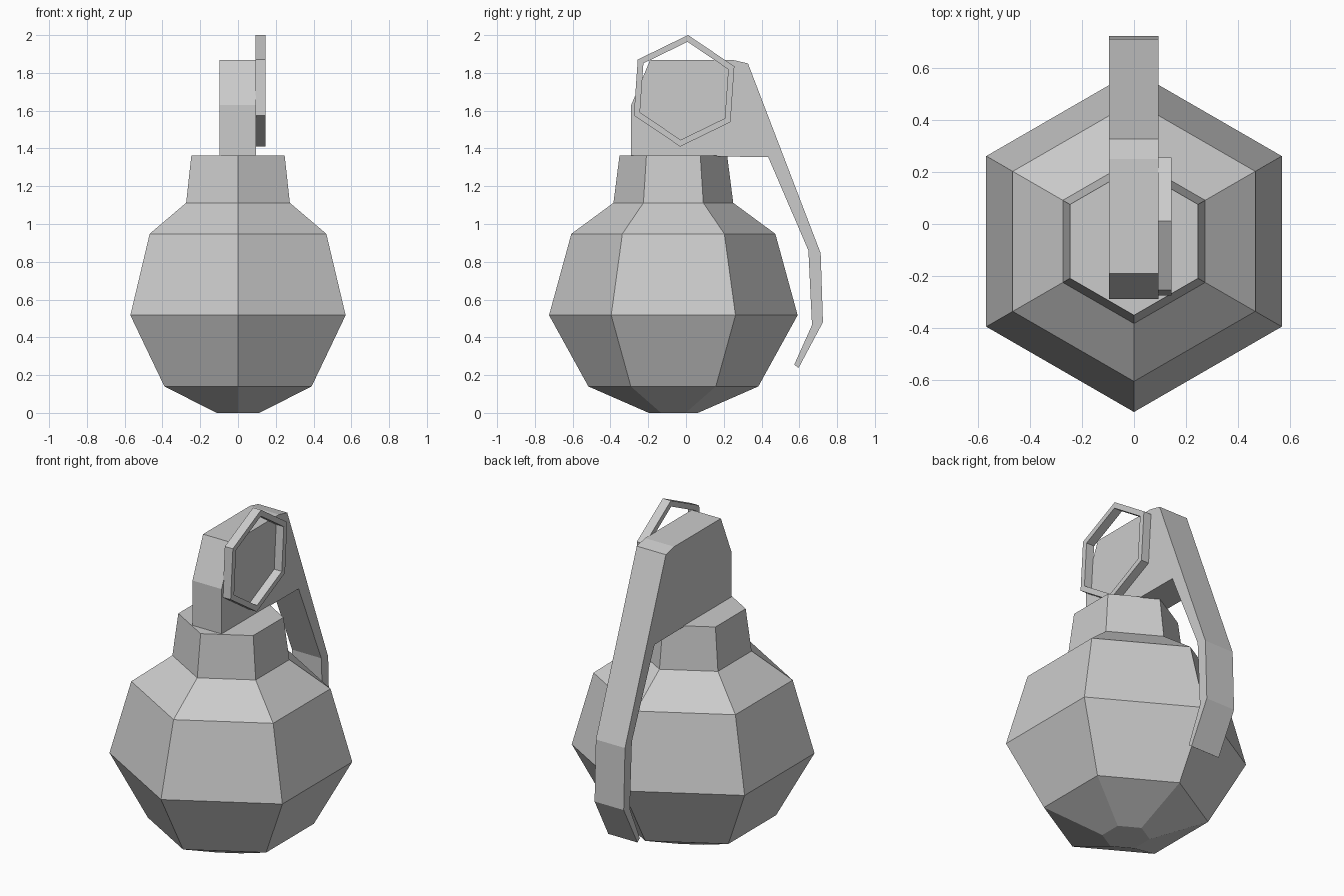
import bpy, bmesh
from math import sin, cos, radians

if "Cube" in bpy.data.objects:
    bpy.data.objects.remove(bpy.data.objects["Cube"])


def hexagon(radius, cx, cy, start):
    return [(cx + radius * cos(radians(start + 60 * i)),
             cy + radius * sin(radians(start + 60 * i))) for i in range(6)]


def finish(name, bm):
    bmesh.ops.recalc_face_normals(bm, faces=bm.faces)
    mesh = bpy.data.meshes.new(name)
    bm.to_mesh(mesh)
    bm.free()
    obj = bpy.data.objects.new(name, mesh)
    bpy.context.collection.objects.link(obj)
    return obj


def bridge(bm, a, b):
    for i in range(len(a)):
        j = (i + 1) % len(a)
        bm.faces.new((a[i], a[j], b[j], b[i]))


# Six-sided body and neck, lofted from (radius, height) rings
bm = bmesh.new()
profile = [(0.13, 0), (0.45, 0.14), (0.658, 0.517), (0.54, 0.948),
           (0.317, 1.112), (0.285, 1.363)]
rings = [[bm.verts.new((x, y, z)) for x, y in hexagon(r, 0, -0.067, 90)]
         for r, z in profile]
for lower, upper in zip(rings, rings[1:]):
    bridge(bm, lower, upper)
bm.faces.new(rings[0])
bm.faces.new(rings[-1])
finish("body", bm)

# Fuse head and safety lever, one side profile (y, z) given thickness
side = [(-0.29, 1.36), (-0.29, 1.63), (-0.19, 1.868), (0.25, 1.868),
        (0.328, 1.85), (0.713, 0.845), (0.725, 0.48), (0.596, 0.238),
        (0.573, 0.255), (0.667, 0.465), (0.648, 0.86), (0.435, 1.355)]
bm = bmesh.new()
left, right = [[bm.verts.new((x, y, z)) for y, z in side] for x in (-0.097, 0.095)]
bridge(bm, left, right)
bm.faces.new(left)
bm.faces.new(right)
finish("fuse_and_lever", bm)

# Flat six-sided pull ring on the right of the fuse head
bm = bmesh.new()
loops = [[bm.verts.new((x, y, z)) for y, z in hexagon(r, -0.01, 1.705, 86)]
         for r, x in ((0.296, 0.092), (0.296, 0.145), (0.26, 0.145), (0.26, 0.092))]
for i in range(4):
    bridge(bm, loops[i], loops[(i + 1) % 4])
finish("pull_ring", bm)
